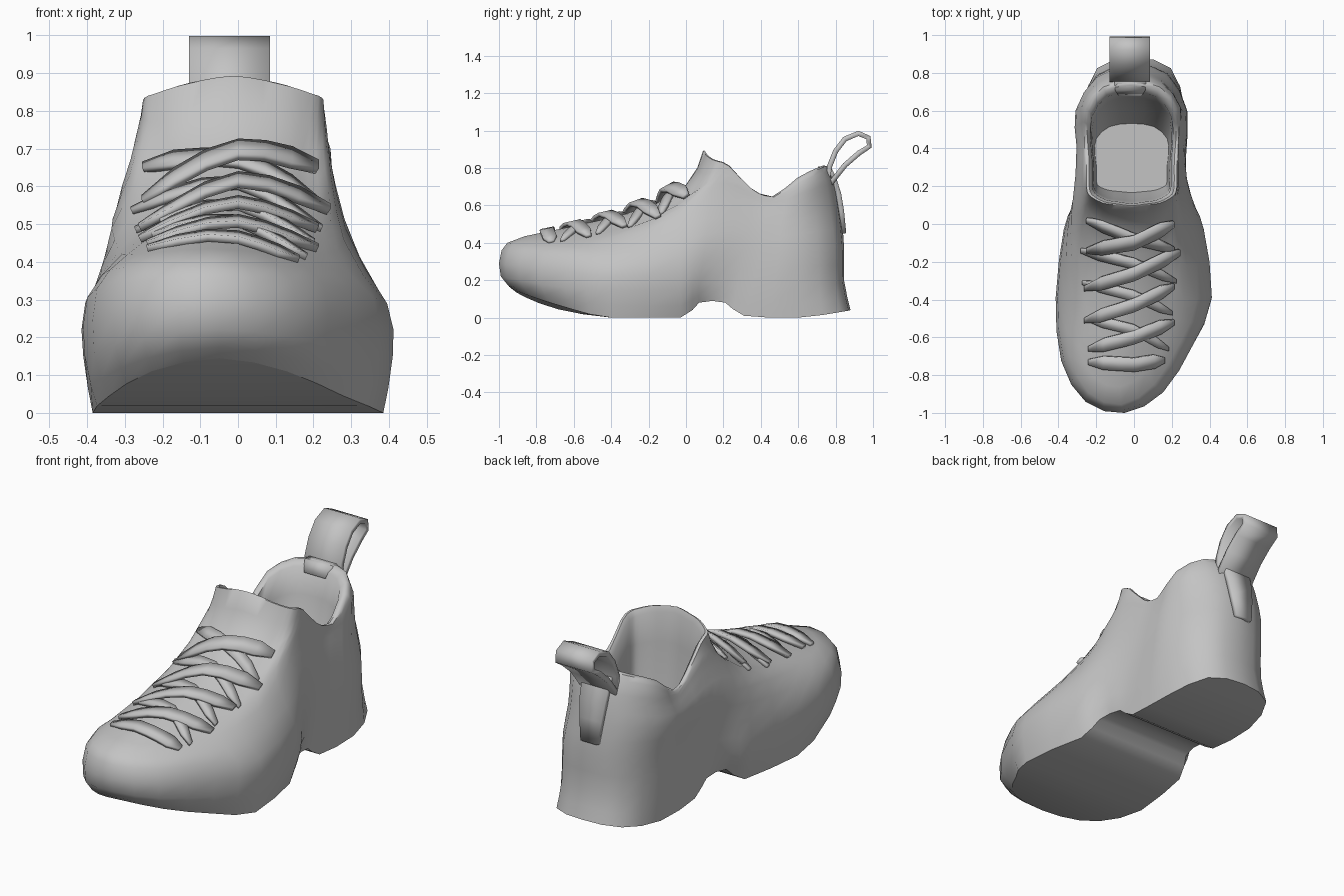
import bpy, bmesh
from mathutils import Vector
from mathutils.bvhtree import BVHTree

if "Cube" in bpy.data.objects:
    bpy.data.objects.remove(bpy.data.objects["Cube"], do_unlink=True)

grey = bpy.data.materials.new("plain grey")
grey.use_nodes = True
grey.diffuse_color = (0.55, 0.55, 0.55, 1)
grey.node_tree.nodes["Principled BSDF"].inputs["Base Color"].default_value = grey.diffuse_color


def finish(bm, name, thickness=0, angle=0.9):
    bmesh.ops.recalc_face_normals(bm, faces=bm.faces)
    mesh = bpy.data.meshes.new(name)
    bm.to_mesh(mesh)
    obj = bpy.data.objects.new(name, mesh)
    bpy.context.collection.objects.link(obj)
    mesh.materials.append(grey)
    if thickness:
        mod = obj.modifiers.new("thickness", 'SOLIDIFY')
        mod.thickness = thickness
        mod.offset = 0
    bpy.ops.object.select_all(action='DESELECT')
    obj.select_set(True)
    bpy.context.view_layer.objects.active = obj
    bpy.ops.object.shade_smooth_by_angle(angle=angle, keep_sharp_edges=True)
    return obj


def midpoint(a, b, c, d):
    return (b + c) * 0.5625 - (a + d) * 0.0625


def refine(points, closed):
    """Add a smooth midpoint between neighbouring points."""
    n, out = len(points), []
    for i in range(n if closed else n - 1):
        pick = [points[k % n if closed else min(max(k, 0), n - 1)]
                for k in (i - 1, i, i + 1, i + 2)]
        out += [pick[1], midpoint(*pick)]
    return out if closed else out + [points[-1]]


def strip(name, pairs, thickness, closed=False, angle=0.9):
    """A band of quads between pairs of left and right points."""
    bm = bmesh.new()
    rows = [[bm.verts.new(p) for p in pair] for pair in pairs]
    for i in range(len(rows) if closed else len(rows) - 1):
        a, b = rows[i], rows[(i + 1) % len(rows)]
        bm.faces.new((a[0], a[1], b[1], b[0]))
    return finish(bm, name, thickness, angle)


# Half outlines from toe centre to heel centre, stacked from sole to collar
sole = [(0, -.915, .145), (.18, -.84, .11), (.31, -.65, .045), (.385, -.4, 0), (.33, -.03, 0),
        (.29, .07, .08), (.27, .21, .08), (.27, .31, .01), (.27, .6, 0), (.195, .825, .03), (0, .88, .04)]
bumper = [(0, -.99, .22), (.2, -.915, .2), (.345, -.69, .16), (.41, -.4, .15), (.37, -.03, .15),
          (.33, .07, .18), (.28, .21, .18), (.275, .35, .15), (.28, .6, .18), (.18, .8, .18), (0, .845, .2)]
side = [(0, -.985, .36), (.2, -.895, .35), (.335, -.67, .33), (.4, -.38, .29), (.36, -.03, .33),
        (.32, .1, .36), (.285, .24, .38), (.275, .4, .36), (.285, .6, .37), (.18, .795, .38), (0, .845, .38)]
shoulder = [(0, -.86, .435), (.14, -.79, .425), (.24, -.62, .42), (.29, -.4, .43), (.31, -.05, .49),
            (.3, .12, .53), (.285, .26, .53), (.28, .42, .51), (.285, .6, .52), (.175, .775, .55), (0, .83, .55)]
vamp = [(0, -.35, .545), (.1, -.34, .53), (.17, -.29, .515), (.22, -.2, .52), (.26, -.02, .59),
        (.265, .13, .67), (.26, .27, .66), (.26, .44, .59), (.27, .61, .62), (.165, .76, .67), (0, .81, .67)]
throat = [(0, -.01, .695), (.08, -.01, .685), (.15, .01, .675), (.2, .04, .67), (.24, .1, .71),
          (.25, .18, .755), (.25, .28, .73), (.25, .45, .625), (.26, .62, .7), (.16, .745, .74), (0, .79, .75)]
collar = [(0, .09, .89), (.08, .1, .88), (.15, .11, .865), (.21, .14, .845), (.235, .17, .835),
          (.24, .23, .81), (.24, .35, .69), (.25, .47, .645), (.24, .61, .745), (.15, .725, .8), (0, .755, .81)]


def full_loop(half, lean):
    """Mirror a half outline; the upper and the toe lean to one side."""
    points = [Vector(p) for p in half]
    points += [Vector((-p.x, p.y, p.z)) for p in reversed(points[1:-1])]
    for p in points:
        p.x += lean - .05 * min(max((-.4 - p.y) / .4, 0), 1)
    # The inner toe corner reaches further forward
    for p in points:
        if p.y < -.6:
            p.y += .12 * (p.x + .05)
    return refine(points, True)


levels = ((sole, 0), (bumper, 0), (side, -.005), (shoulder, -.025),
          (vamp, -.02), (throat, -.015), (collar, -.0125))
loops = [full_loop(*level) for level in levels]
columns = [refine(list(col), False) for col in zip(*loops)]
rings = [list(r) for r in zip(*columns)]

# Padded lining: upright at the front, sloping down to the insole at the heel
front = Vector((-.01, .16, 0))
lining = ((.94, .96, 1, .003), (.87, .89, .97, 0), (.84, .83, .7, .08),
          (.82, .72, .3, .2), (.78, .55, 0, .28))
for across, along, keep, floor in lining:
    rings.append([Vector((front.x + (p.x - front.x) * across,
                          front.y + (p.y - front.y) * along + (1 - along) * .1,
                          p.z * keep + floor)) for p in loops[-1]])

bm = bmesh.new()
grid = [[bm.verts.new((p.x, p.y, max(p.z, 0))) for p in ring] for ring in rings]
count = len(grid[0])
for low, high in zip(grid, grid[1:]):
    for i in range(count):
        j = (i + 1) % count
        bm.faces.new((low[i], low[j], high[j], high[i]))
# Sole and insole are bridged straight across
for ring in (grid[0], grid[-1]):
    for i in range(count // 2):
        quad = (ring[i], ring[i + 1], ring[-i - 1], ring[-i])
        bm.faces.new(list(dict.fromkeys(quad)))
# Crisp edge around the sole
for i in range(count):
    bm.edges.get((grid[0][i - 1], grid[0][i])).smooth = False
bm.normal_update()
surface = BVHTree.FromBMesh(bm)
finish(bm, "shoe_body")
bm.free()


# Laces drape over the vamp, standing proud along the middle
def lace(name, left, middle, right, lift, width):
    ends = [Vector(p) for p in (left, middle, right)]
    pairs = []
    steps = 6
    for i in range(steps + 1):
        t = i / steps * 2
        p = ends[0].lerp(ends[1], t) if t <= 1 else ends[1].lerp(ends[2], t - 1)
        half = width * (.4 if i in (0, steps) else 1)
        rise = lift * (1.4 - .9 * abs(t - 1))
        pair = []
        for s in (-half, half):
            hit = surface.ray_cast(Vector((p.x, p.y + s, 2)), Vector((0, 0, -1)))[0]
            pair.append(hit + Vector((0, 0, rise)))
        pairs.append(pair)
    strip(name, pairs, .02, angle=.5)


under = [((-.25, .02), (0, -.08), (.21, -.13)), ((-.28, -.14), (0, -.21), (.22, -.3)),
         ((-.27, -.31), (0, -.38), (.2, -.47)), ((-.25, -.5), (0, -.56), (.18, -.66))]
over = [((-.24, -.73), (0, -.745), (.16, -.72)), ((-.24, -.66), (0, -.6), (.21, -.52)),
        ((-.26, -.51), (0, -.43), (.21, -.33)), ((-.26, -.34), (0, -.265), (.24, -.15)),
        ((-.25, -.14), (0, -.1), (.21, .0))]
for i, path in enumerate(under):
    lace(f"under_lace_{i + 1}", *path, .012, .028)
for i, path in enumerate(over):
    lace(f"over_lace_{i + 1}", *path, .011 + .007 * i, .036)

# Pull loop behind the collar
loop = [(.758, .715), (.768, .81), (.8, .89), (.85, .955), (.922, .985), (.975, .962),
        (.98, .915), (.925, .88), (.85, .815), (.775, .72)]
strip("pull_loop", [((-.13, y, z), (.085, y, z)) for y, z in loop], .028, closed=True)

# Tab holding the loop, from the lining over the collar and down the heel
tab = [(.69, .75, .06), (.715, .795, .08), (.765, .8, .085), (.79, .74, .08),
       (.815, .66, .075), (.83, .57, .065), (.842, .45, .05)]
strip("heel_tab", [((-.02 - w, y, z), (w - .02, y, z)) for y, z, w in tab], .03)
